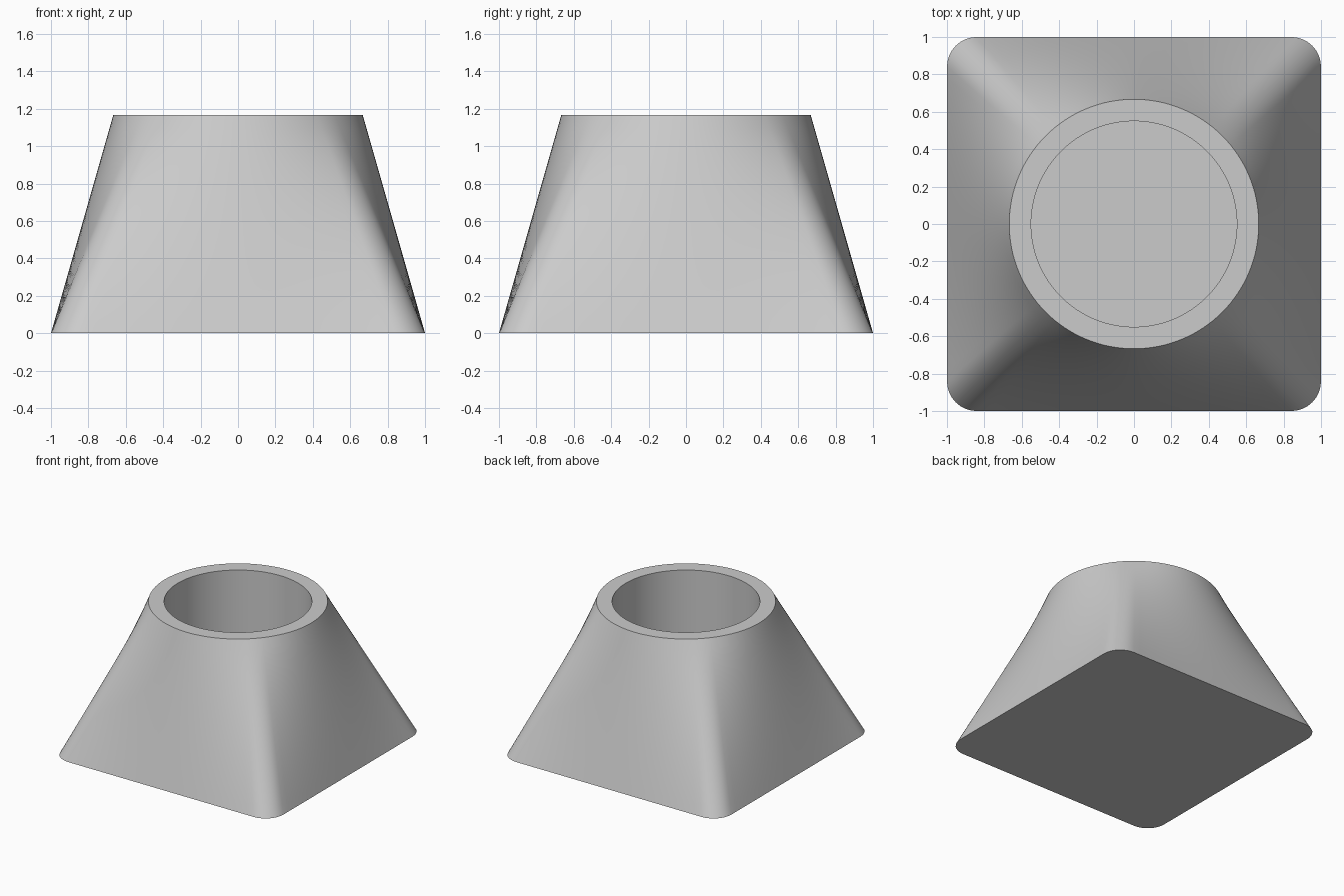
import bpy, bmesh, math

HEIGHT, TOP_R, HOLE_R, FLOOR_Z = 1.165, 0.667, 0.55, 0.15
CORNER_R = 0.16
SIDE_STEPS, CORNER_STEPS, RINGS = 14, 8, 16

cube = bpy.data.objects.get("Cube")
if cube:
    bpy.data.objects.remove(cube, do_unlink=True)

grey = bpy.data.materials.new("plain_grey")
grey.use_nodes = True
colour = (0.6, 0.6, 0.6, 1)
grey.diffuse_color = colour
grey.node_tree.nodes["Principled BSDF"].inputs["Base Color"].default_value = colour


def quarter_outline():
    """Rounded square from the middle of one side to the next: (x, y, share of the length)."""
    flat = 1 - CORNER_R
    arc = CORNER_R * math.pi / 2
    total = 2 * flat + arc
    pts = []
    for i in range(SIDE_STEPS):
        y = flat * i / SIDE_STEPS
        pts.append((1, y, y / total))
    for i in range(CORNER_STEPS):
        t = i / CORNER_STEPS
        a = t * math.pi / 2
        pts.append((flat + CORNER_R * math.cos(a), flat + CORNER_R * math.sin(a),
                    (flat + arc * t) / total))
    for i in range(SIDE_STEPS):
        d = flat * i / SIDE_STEPS
        pts.append((flat - d, 1, (flat + arc + d) / total))
    return pts


# Matching outlines: rounded square at the base, circle at the top
square, circle = [], []
for q in range(4):
    c, s = round(math.cos(q * math.pi / 2)), round(math.sin(q * math.pi / 2))
    for x, y, share in quarter_outline():
        square.append((c * x - s * y, s * x + c * y))
        a = (q + share) * math.pi / 2
        circle.append((math.cos(a), math.sin(a)))

bm = bmesh.new()


def add_ring(points, z, scale=1):
    return [bm.verts.new((x * scale, y * scale, z)) for x, y in points]


# Outer wall, blended from square to circle
rings = []
for k in range(RINGS + 1):
    t = k / RINGS
    blend = [(a[0] * (1 - t) + b[0] * TOP_R * t, a[1] * (1 - t) + b[1] * TOP_R * t)
             for a, b in zip(square, circle)]
    rings.append(add_ring(blend, HEIGHT * t))

# Rim and straight round socket
rings.append(add_ring(circle, HEIGHT, HOLE_R))
rings.append(add_ring(circle, FLOOR_Z, HOLE_R))

n = len(square)
for low, high in zip(rings, rings[1:]):
    for i in range(n):
        j = (i + 1) % n
        bm.faces.new((low[i], low[j], high[j], high[i]))

# Underside and socket floor
bm.faces.new(rings[0][::-1])
bm.faces.new(rings[-1])
bm.normal_update()

mesh = bpy.data.meshes.new("socket_base")
bm.to_mesh(mesh)
bm.free()
mesh.materials.append(grey)
base = bpy.data.objects.new("socket_base", mesh)
bpy.context.collection.objects.link(base)

# Smooth walls with sharp rims
bpy.context.view_layer.objects.active = base
base.select_set(True)
bpy.ops.object.shade_smooth_by_angle(angle=math.radians(35))
